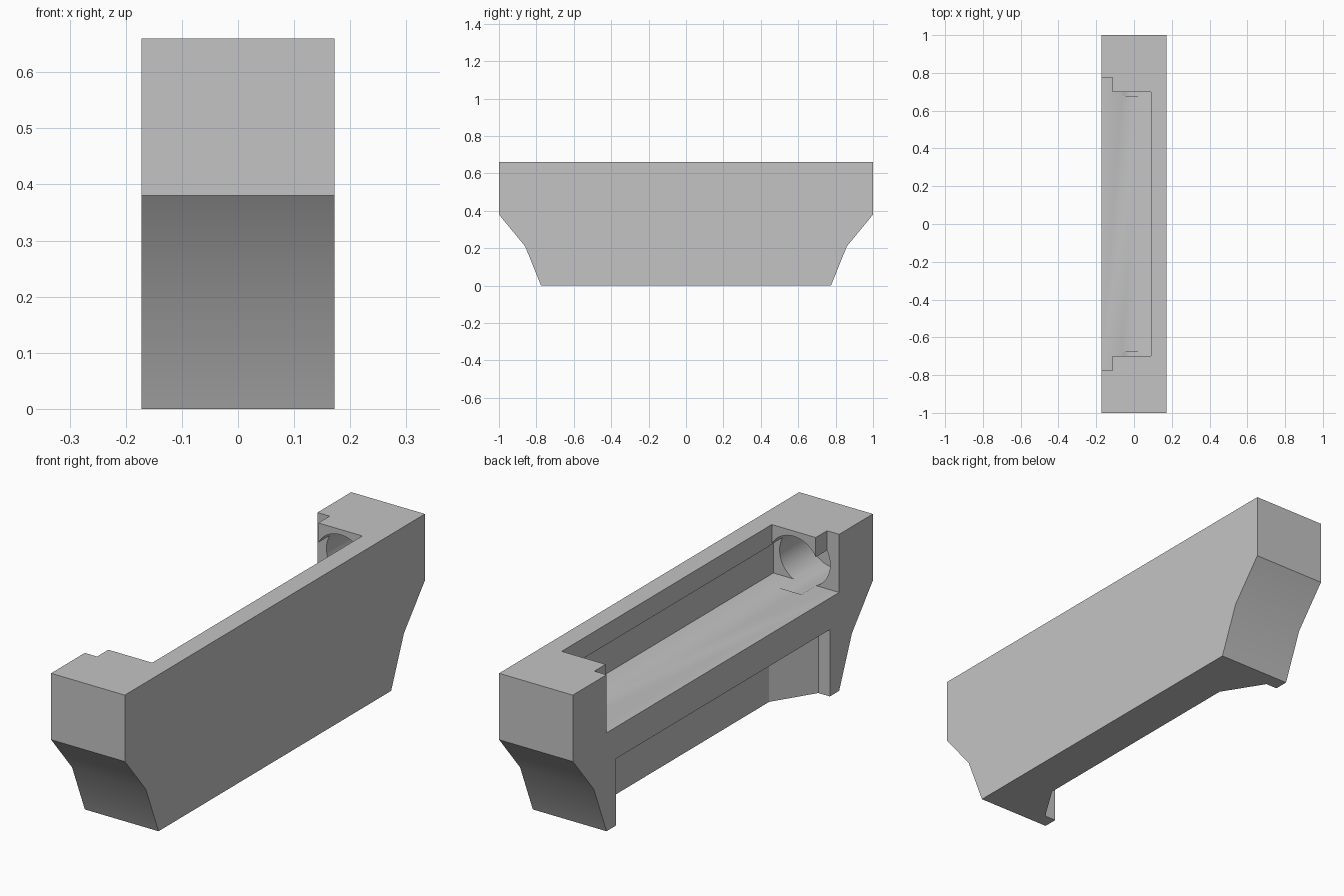
import bpy, bmesh, math
from mathutils import Vector

if "Cube" in bpy.data.objects:
    bpy.data.objects.remove(bpy.data.objects["Cube"])

grey = bpy.data.materials.new("plain grey")
grey.diffuse_color = (0.55, 0.55, 0.55, 1)
grey.use_nodes = True
grey.node_tree.nodes["Principled BSDF"].inputs["Base Color"].default_value = grey.diffuse_color


def prism(name, pts, to3d, depth):
    """Extrude a closed 2D outline along a depth vector."""
    bm = bmesh.new()
    face = bm.faces.new([bm.verts.new(to3d(a, b)) for a, b in pts])
    ext = bmesh.ops.extrude_face_region(bm, geom=[face])
    moved = [v for v in ext["geom"] if isinstance(v, bmesh.types.BMVert)]
    bmesh.ops.translate(bm, verts=moved, vec=Vector(depth))
    bmesh.ops.recalc_face_normals(bm, faces=bm.faces)
    mesh = bpy.data.meshes.new(name)
    bm.to_mesh(mesh)
    bm.free()
    mesh.materials.append(grey)
    ob = bpy.data.objects.new(name, mesh)
    bpy.context.collection.objects.link(ob)
    return ob


def mirrored(half):
    """Complete an outline of (a, y) points across y = 0."""
    return half + [(a, -y) for a, y in reversed(half)]


def plan_prism(name, half, z0, z1):
    return prism(name, mirrored(half), lambda x, y: (x, y, z0), (0, 0, z1 - z0))


def cut(target, cutter):
    mod = target.modifiers.new("cut", 'BOOLEAN')
    mod.operation = 'DIFFERENCE'
    mod.solver = 'EXACT'
    mod.object = cutter
    bpy.context.view_layer.objects.active = target
    bpy.ops.object.modifier_apply(modifier=mod.name)
    bpy.data.objects.remove(cutter, do_unlink=True)


# Bracket body: side profile extruded across the width
W = 0.172
side = [(0.66, 1.0), (0.38, 1.0), (0.21, 0.86), (0.0, 0.775)]
body = prism("bracket_body", mirrored(side), lambda z, y: (-W, y, z), (2 * W, 0, 0))

# Wide upper channel below the lip
OUT = -0.3
cut(body, plan_prism("channel_cutter", [(OUT, 0.775), (0.135, 0.775)], 0.415, 0.575))
# Narrower stepped opening through the top
cut(body, plan_prism("opening_cutter",
                     [(OUT, 0.775), (-0.115, 0.775), (-0.115, 0.70), (0.09, 0.70)], 0.5, 0.8))
# Lower recess with slanted ends, open at the bottom
cut(body, plan_prism("recess_cutter",
                     [(OUT, 0.713), (-0.118, 0.713), (-0.01, 0.54)], -0.1, 0.282))

# Round sockets in both ends of the channel
N, R = 48, 0.118
circle = [(-0.012 + R * math.cos(2 * math.pi * i / N),
           0.52 + R * math.sin(2 * math.pi * i / N)) for i in range(N)]
for s in (-1, 1):
    cut(body, prism("socket_cutter", circle, lambda x, z: (x, s * 0.677, z), (0, s * 0.29, 0)))

# Smooth the sockets and sloped ends, keep other edges sharp
bpy.ops.object.select_all(action='DESELECT')
body.select_set(True)
bpy.context.view_layer.objects.active = body
bpy.ops.object.shade_smooth_by_angle(angle=math.radians(30))
